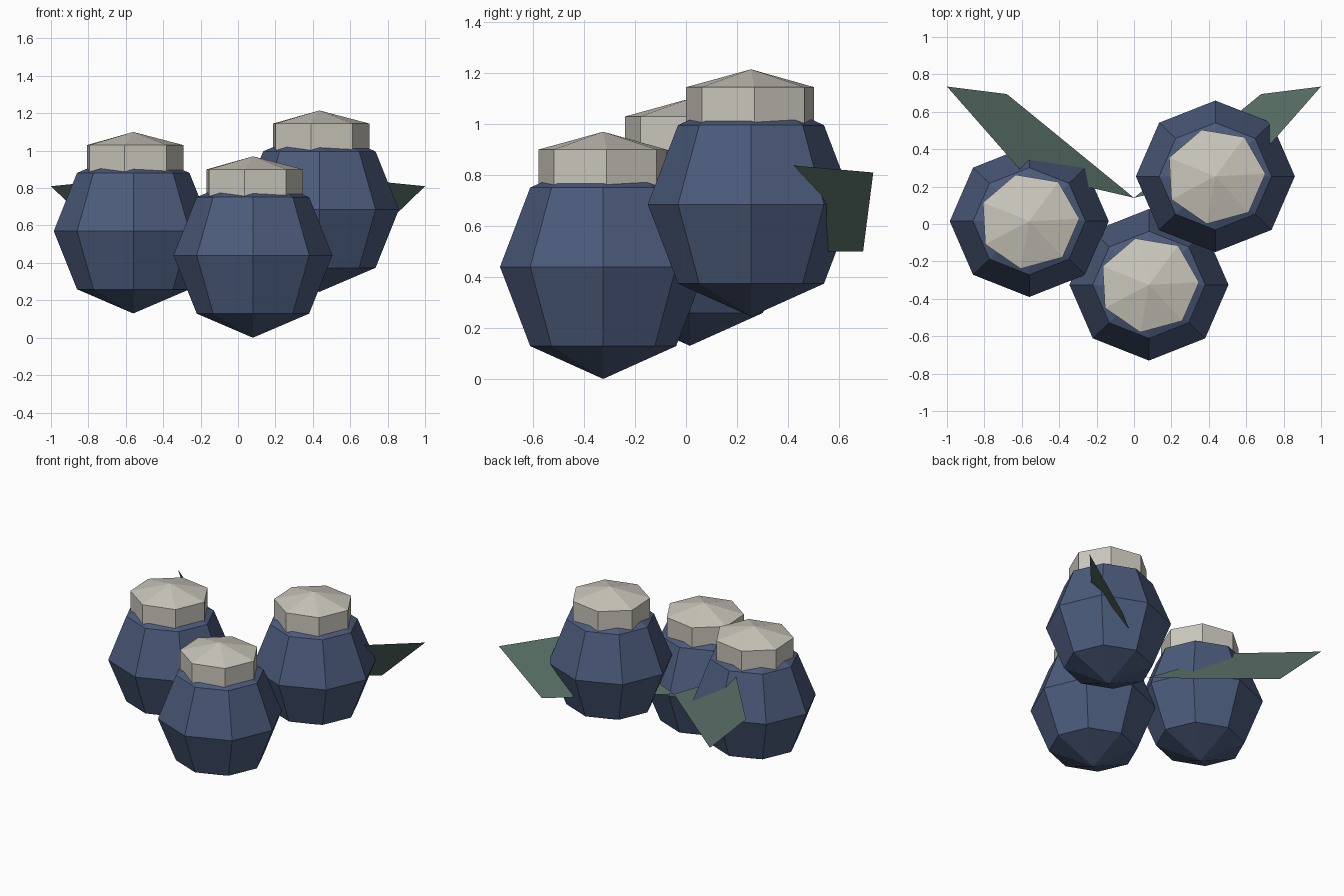
import bpy, bmesh, math
from mathutils import Matrix, Vector

cube = bpy.data.objects.get("Cube")
if cube:
    bpy.data.objects.remove(cube, do_unlink=True)


def material(name, rgb):
    m = bpy.data.materials.new(name)
    m.use_nodes = True
    m.diffuse_color = (*rgb, 1)
    m.node_tree.nodes["Principled BSDF"].inputs["Base Color"].default_value = (*rgb, 1)
    return m


BLUE = material("berry blue", (0.072, 0.105, 0.2))
CREAM = material("cap cream", (0.59, 0.57, 0.5))
GREEN = material("leaf green", (0.095, 0.155, 0.13))


def make(name, bm, mat, location=(0, 0, 0)):
    mesh = bpy.data.meshes.new(name)
    bm.to_mesh(mesh)
    bm.free()
    mesh.materials.append(mat)
    obj = bpy.data.objects.new(name, mesh)
    obj.location = location
    bpy.context.collection.objects.link(obj)
    return obj


# Berry body: coarse eight-sided ball, slightly taller than wide
def berry(name, location):
    bm = bmesh.new()
    bmesh.ops.create_uvsphere(bm, u_segments=8, v_segments=4, radius=1)
    bmesh.ops.scale(bm, vec=(0.425, 0.405, 0.44), verts=bm.verts)
    bmesh.ops.translate(bm, vec=(0, 0, 0.44), verts=bm.verts)
    return make(name, bm, BLUE, location)


# Cap: seven-sided drum with a shallow pointed top
def cap(name, location, sides=7, bottom=0.755, rim=0.9, peak=0.97):
    bm = bmesh.new()
    turn = Matrix.Rotation(math.radians(3), 3, 'Z')
    rings = []
    for z in (bottom, rim):
        ring = []
        for i in range(sides):
            a = math.tau * i / sides
            p = turn @ Vector((math.cos(a), math.sin(a), 0))
            ring.append(bm.verts.new((0.268 * p.x, 0.258 * p.y, z)))
        rings.append(ring)
    low, high = rings
    tip = bm.verts.new((0, 0, peak))
    bm.faces.new(low[::-1])
    for i in range(sides):
        j = (i + 1) % sides
        bm.faces.new((low[i], low[j], high[j], high[i]))
        bm.faces.new((high[i], high[j], tip))
    return make(name, bm, CREAM, location)


# Leaf: one thin kite-shaped blade, mirrored for the other side
def leaf(name, side):
    bm = bmesh.new()
    outline = [(1, 0.735, 0.81), (0.68, 0.695, 0.5), (0, 0.14, 0.5), (0.6, 0.28, 0.85)]
    verts = [bm.verts.new((side * x, y, z)) for x, y, z in outline]
    bm.faces.new(verts if side < 0 else verts[::-1])
    bmesh.ops.recalc_face_normals(bm, faces=bm.faces)
    if bm.faces[:][0].normal.z < 0:
        bmesh.ops.reverse_faces(bm, faces=bm.faces)
    return make(name, bm, GREEN)


places = {
    "front": (0.08, -0.325, 0.0),
    "right": (-0.56, 0.015, 0.13),
    "left": (0.435, 0.255, 0.245),
}
for label, spot in places.items():
    berry(label + "_berry", spot)
    cap(label + "_berry_cap", spot)

leaf("left_leaf", 1)
leaf("right_leaf", -1)
